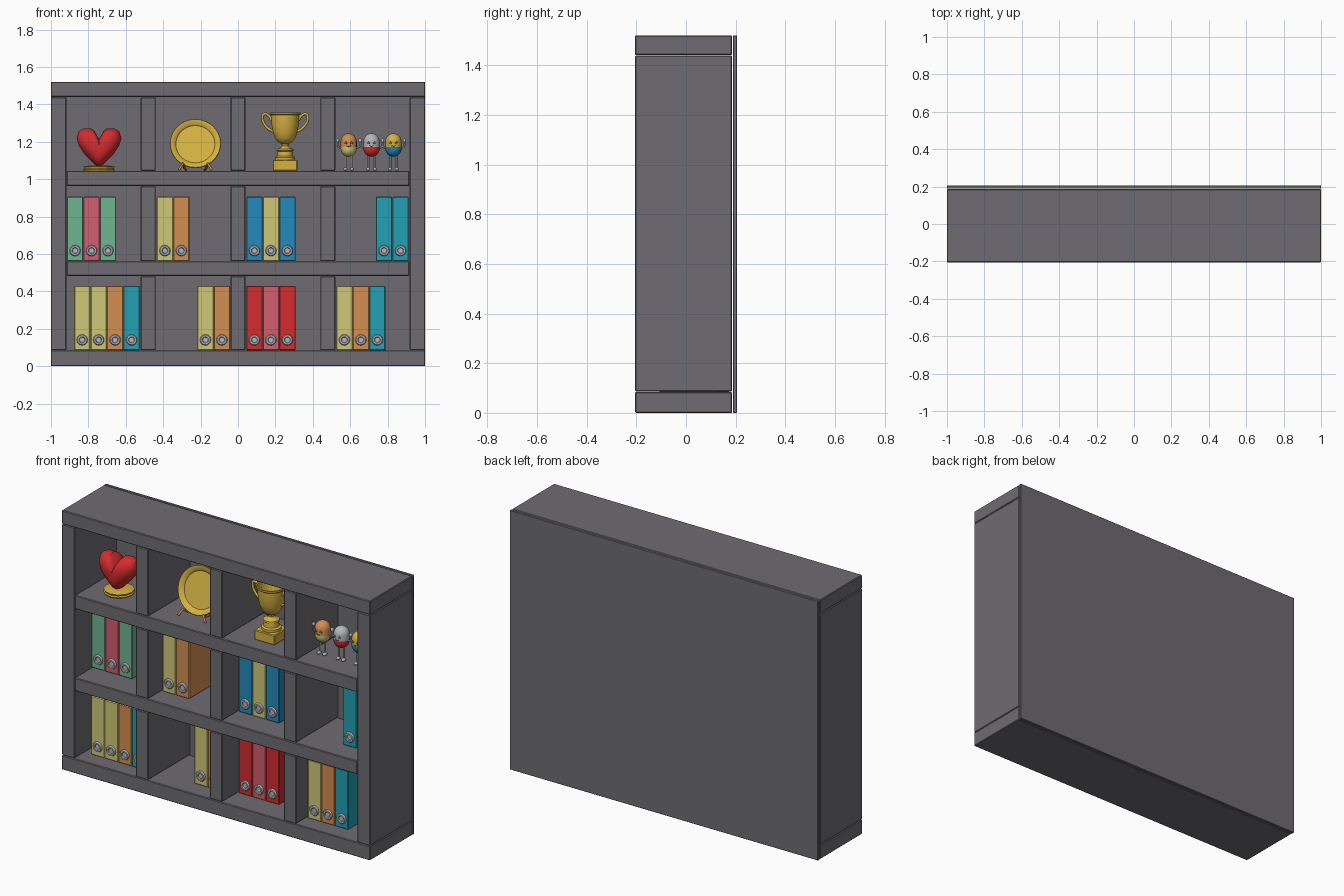
import bpy, bmesh, math
from mathutils import Matrix, Vector

if "Cube" in bpy.data.objects:
    bpy.data.objects.remove(bpy.data.objects["Cube"])


def material(name, rgb):
    m = bpy.data.materials.new(name)
    lin = [((c / 255 + 0.055) / 1.055) ** 2.4 for c in rgb]
    m.diffuse_color = (*lin, 1)
    m.use_nodes = True
    m.node_tree.nodes["Principled BSDF"].inputs["Base Color"].default_value = m.diffuse_color
    return m


GREY = material("dark grey", (110, 108, 113))
RED = material("red", (212, 44, 47))
PINK = material("pink", (210, 94, 112))
YELLOW = material("pale yellow", (207, 201, 118))
ORANGE = material("orange", (212, 142, 80))
TEAL = material("teal", (35, 160, 180))
BLUE = material("blue", (35, 138, 186))
GREEN = material("green", (112, 181, 146))
GOLD = material("gold", (214, 178, 66))
SILVER = material("light grey", (182, 184, 188))


def add(name, bm, mats, smooth=None):
    bmesh.ops.recalc_face_normals(bm, faces=bm.faces)
    me = bpy.data.meshes.new(name)
    bm.to_mesh(me)
    bm.free()
    for m in mats:
        me.materials.append(m)
    ob = bpy.data.objects.new(name, me)
    bpy.context.collection.objects.link(ob)
    if smooth:
        bpy.ops.object.select_all(action='DESELECT')
        ob.select_set(True)
        bpy.context.view_layer.objects.active = ob
        bpy.ops.object.shade_smooth_by_angle(angle=math.radians(smooth))
    return ob


def box(name, x0, x1, y0, y1, z0, z1, mat, bevel=0.004):
    bm = bmesh.new()
    bmesh.ops.create_cube(bm, size=1)
    bmesh.ops.scale(bm, vec=(x1 - x0, y1 - y0, z1 - z0), verts=bm.verts)
    bmesh.ops.translate(bm, vec=((x0 + x1) / 2, (y0 + y1) / 2, (z0 + z1) / 2), verts=bm.verts)
    ob = add(name, bm, [mat])
    if bevel:
        mod = ob.modifiers.new("bevel", 'BEVEL')
        mod.width = bevel
        mod.segments = 1
    return ob


def lathe(name, profile, loc, mats, n=32, rot_x=0.0, smooth=40, split=None):
    """Turn (radius, height) points round an axis; faces above split use the second material."""
    bm = bmesh.new()
    vs = [bm.verts.new((r, 0, h)) for r, h in profile]
    es = [bm.edges.new(p) for p in zip(vs, vs[1:])]
    bmesh.ops.spin(bm, geom=vs + es, cent=(0, 0, 0), axis=(0, 0, 1), angle=2 * math.pi, steps=n)
    bmesh.ops.remove_doubles(bm, verts=bm.verts, dist=1e-5)
    if split is not None:
        for f in bm.faces:
            f.material_index = int(f.calc_center_median().z > split)
    bmesh.ops.transform(bm, matrix=Matrix.Translation(loc) @ Matrix.Rotation(rot_x, 4, 'X'), verts=bm.verts)
    return add(name, bm, mats, smooth)


def ball(name, loc, size, mat):
    bm = bmesh.new()
    bmesh.ops.create_uvsphere(bm, u_segments=12, v_segments=8, radius=1)
    bmesh.ops.transform(bm, matrix=Matrix.Translation(loc) @ Matrix.Diagonal((*size, 1)), verts=bm.verts)
    return add(name, bm, [mat], 60)


def tube(name, points, radius, mat, curved=True):
    cu = bpy.data.curves.new(name, 'CURVE')
    cu.dimensions = '3D'
    cu.bevel_depth = radius
    cu.bevel_resolution = 2
    cu.resolution_u = 6
    cu.use_fill_caps = True
    if curved:
        sp = cu.splines.new('BEZIER')
        sp.bezier_points.add(len(points) - 1)
        for bp, p in zip(sp.bezier_points, points):
            bp.co = p
            bp.handle_left_type = bp.handle_right_type = 'AUTO'
    else:
        sp = cu.splines.new('POLY')
        sp.points.add(len(points) - 1)
        for pt, p in zip(sp.points, points):
            pt.co = (*p, 1)
    cu.materials.append(mat)
    ob = bpy.data.objects.new(name, cu)
    bpy.context.collection.objects.link(ob)
    bpy.ops.object.select_all(action='DESELECT')
    ob.select_set(True)
    bpy.context.view_layer.objects.active = ob
    bpy.ops.object.convert(target='MESH')


# Case: back, top, bottom, sides, shelves and dividers
F, B = -0.205, 0.186
box("back_panel", -1, 1, 0.189, 0.205, 0, 1.52, GREY, 0.002)
box("bottom_board", -1, 1, F, B, 0, 0.085, GREY)
box("top_board", -1, 1, F, B, 1.44, 1.52, GREY)
for s, side in ((-1, "left"), (1, "right")):
    box(side + "_side", *sorted((s * 0.917, s)), F, B, 0.086, 1.439, GREY)
for i, (z0, z1) in enumerate(((0.483, 0.561), (0.964, 1.044))):
    box(f"shelf_{i}", -0.916, 0.916, F, B, z0, z1, GREY)
for z0, z1 in ((0.086, 0.482), (0.562, 0.963), (1.045, 1.439)):
    for x in (-0.48, 0, 0.48):
        box("divider", x - 0.04, x + 0.04, F, B, z0, z1, GREY)

# Binders with a finger ring on the spine: (left x, shelf z, front y, colours)
W = 0.088
RING = [(0, 0.003), (0.014, 0.003), (0.017, 0.009), (0.026, 0.009), (0.030, 0.004), (0.030, -0.004)]
rows = [
    (-0.877, 0.085, -0.11, (YELLOW, YELLOW, ORANGE, TEAL)),
    (-0.218, 0.085, -0.095, (YELLOW, ORANGE)),
    (0.044, 0.085, -0.058, (RED, PINK, RED)),
    (0.525, 0.085, -0.105, (YELLOW, ORANGE, TEAL)),
    (-0.915, 0.562, -0.05, (GREEN, PINK, GREEN)),
    (-0.435, 0.562, -0.08, (YELLOW, ORANGE)),
    (0.044, 0.562, -0.058, (BLUE, YELLOW, BLUE)),
    (0.737, 0.562, -0.08, (TEAL, TEAL)),
]
for x, z, y, colours in rows:
    for i, c in enumerate(colours):
        x0 = x + i * W
        box("binder", x0 + 0.0005, x0 + W - 0.0005, y, y + 0.235, z, z + 0.345, c)
        lathe("binder_ring", RING, (x0 + W / 2, y, z + 0.056), [SILVER], 12, math.pi / 2)

# Heart award: outline rings shrinking to the front and back
T = 1.045
lathe("heart_base", [(0, 0), (0.08, 0), (0.084, 0.006), (0.078, 0.012), (0.083, 0.022), (0.06, 0.027), (0, 0.03)],
      (-0.743, -0.04, T), [GOLD], 12, smooth=20)
half = [(0, 0.045), (0.025, 0.088), (0.04, 0.1), (0.085, 0.1), (0.108, 0.085), (0.12, 0.05),
        (0.108, 0.01), (0.078, -0.035), (0.04, -0.075), (0.012, -0.1)]
outline = half + [(0, -0.104)] + [(-x, z) for x, z in reversed(half[1:])]
bm = bmesh.new()
rings = []
for y, k in ((-0.07, 0.3), (-0.064, 0.55), (-0.05, 0.78), (-0.027, 0.94), (0, 1),
             (0.027, 0.94), (0.05, 0.78), (0.064, 0.55), (0.07, 0.3)):
    rings.append([bm.verts.new((-0.743 + x * k, -0.04 + y, 1.17 + z * k)) for x, z in outline])
for a, b in zip(rings, rings[1:]):
    for i in range(len(a)):
        j = (i + 1) % len(a)
        bm.faces.new((a[i], a[j], b[j], b[i]))
bm.faces.new(rings[0])
bm.faces.new(rings[-1])
add("heart", bm, [RED], 35)

# Plate leaning on a small stand
PX = -0.228
lathe("plate", [(0, 0), (0.104, 0), (0.112, 0.01), (0.134, 0.016), (0.137, 0.012), (0.112, -0.004), (0.1, -0.01), (0, -0.01)],
      (PX, -0.02, 1.187), [GOLD], 40, math.radians(73))
for s in (-1, 1):
    tube("plate_stand", [(PX + s * 0.088, -0.1, T + 0.004), (PX + s * 0.066, -0.092, 1.085),
                         (PX + s * 0.06, -0.06, 1.062), (PX + s * 0.05, 0.06, T + 0.004)], 0.006, ORANGE, False)
    tube("plate_rest", [(PX + s * 0.058, -0.03, 1.06), (PX + s * 0.03, 0.03, 1.2)], 0.005, ORANGE, False)

# Trophy cup
CX, CY = 0.252, -0.05
box("trophy_plinth", CX - 0.066, CX + 0.066, CY - 0.066, CY + 0.066, T, T + 0.058, GOLD)
lathe("trophy_cup", [(0, 0.057), (0.054, 0.057), (0.054, 0.072), (0.042, 0.078), (0.04, 0.104), (0.046, 0.108),
                     (0.044, 0.116), (0.026, 0.122), (0.017, 0.133), (0.02, 0.144), (0.04, 0.155), (0.056, 0.178),
                     (0.066, 0.21), (0.073, 0.25), (0.075, 0.297), (0.082, 0.303), (0.082, 0.312), (0.074, 0.312),
                     (0.068, 0.25), (0.05, 0.185), (0, 0.16)], (CX, CY, T), [GOLD], 32)
for s in (-1, 1):
    path = [(0.072, 0.27), (0.088, 0.295), (0.114, 0.303), (0.121, 0.28), (0.108, 0.245), (0.085, 0.222), (0.064, 0.21)]
    tube("trophy_handle", [(CX + s * x, CY, T + z) for x, z in path], 0.0075, GOLD)

# Three capsule toys with raised arms, thin legs and a face
R, LOW, HIGH, Y = 0.043, 1.163, 1.202, -0.06
arc = [math.radians(a) for a in range(0, 91, 15)]
capsule = [(R * math.sin(a), LOW - R * math.cos(a)) for a in arc] + [(R, 1.172)] + \
          [(R * math.cos(a), HIGH + R * math.sin(a)) for a in arc]
for x, low, high in ((0.592, YELLOW, ORANGE), (0.714, RED, SILVER), (0.831, BLUE, GOLD)):
    lathe("toy_body", capsule, (x, Y, 0), [low, high], 20, split=1.172)
    for s in (-1, 1):
        tube("toy_leg", [(x + s * 0.016, Y, 1.13), (x + s * 0.016, Y, 1.055)], 0.005, SILVER, False)
        ball("toy_foot", (x + s * 0.018, Y - 0.006, 1.054), (0.011, 0.017, 0.009), SILVER)
        tube("toy_arm", [(x + s * 0.038, Y, 1.17), (x + s * 0.055, Y, 1.172), (x + s * 0.059, Y, 1.2)], 0.0045, SILVER)
        ball("toy_hand", (x + s * 0.059, Y, 1.207), (0.009, 0.009, 0.011), SILVER)
        ball("toy_eye", (x + s * 0.015, Y - 0.040, 1.194), (0.007, 0.004, 0.007), GREY)
    tube("toy_mouth", [(x - 0.012, Y - 0.042, 1.18), (x, Y - 0.044, 1.175), (x + 0.012, Y - 0.042, 1.18)], 0.002, GREY)
